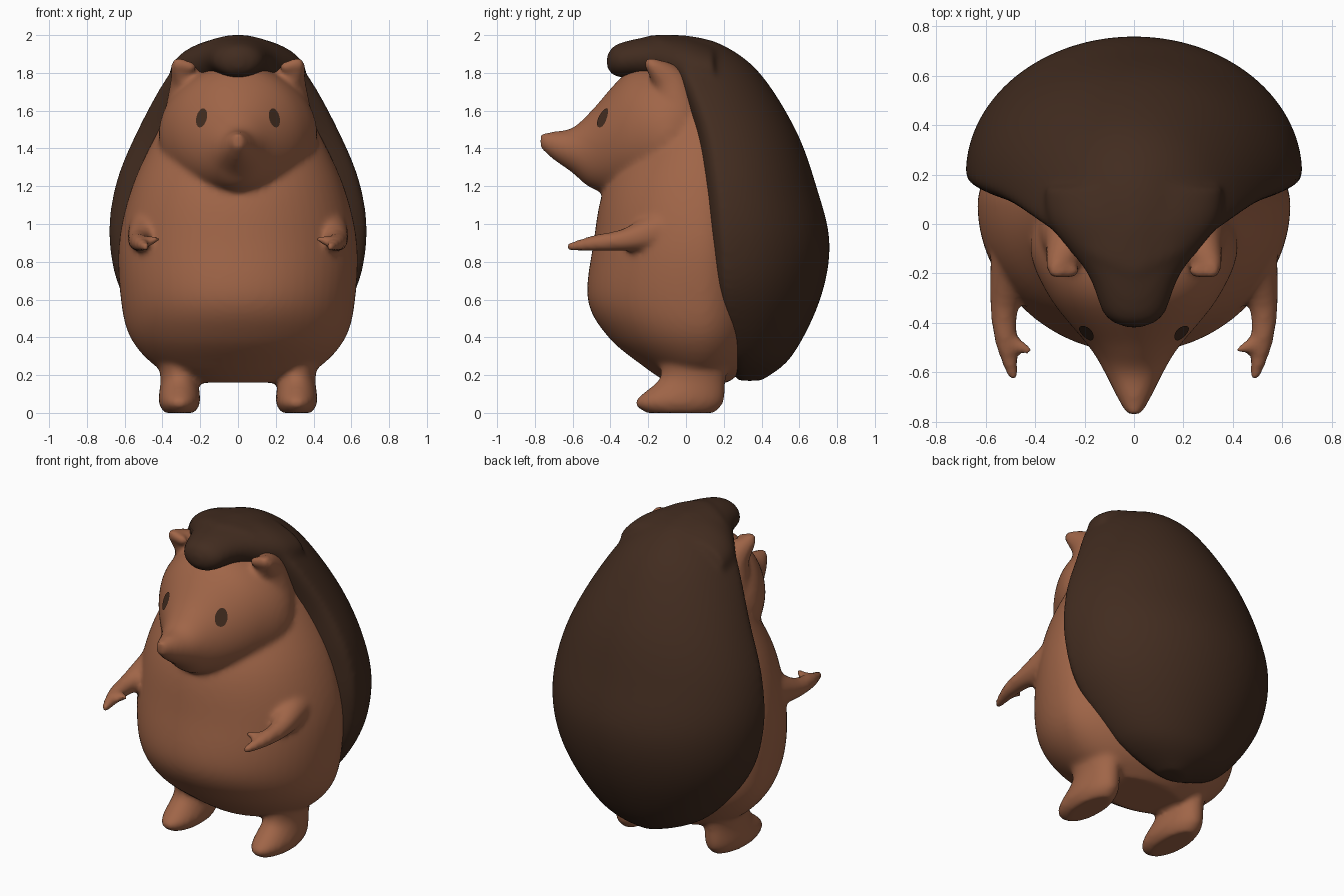
import bpy, bmesh
from math import sin, cos, pi
from mathutils import Vector, Matrix
from mathutils.bvhtree import BVHTree

default = bpy.data.objects.get("Cube")
if default:
    bpy.data.objects.remove(default)


def material(name, colour):
    mat = bpy.data.materials.new(name)
    mat.use_nodes = True
    mat.diffuse_color = (*colour, 1)
    bsdf = mat.node_tree.nodes["Principled BSDF"]
    bsdf.inputs["Base Color"].default_value = (*colour, 1)
    return mat


skin = material("warm brown skin", (.35, .13, .064))
quills = material("dark brown quills", (.054, .025, .014))


def blend(before, start, end, after, t):
    """Catmull-Rom value between start and end."""
    slope_in, slope_out = (end - before) / 2, (after - start) / 2
    rise = end - start
    bend = 3 * rise - 2 * slope_in - slope_out
    twist = slope_in + slope_out - 2 * rise
    return start + t * (slope_in + t * (bend + t * twist))


def smooth_rows(rows, steps=6):
    """Fill in a smooth run of rows between the given ones."""
    padded = [rows[0], *rows, rows[-1]]
    out = []
    for group in zip(padded, padded[1:], padded[2:], padded[3:]):
        for step in range(steps):
            out.append([blend(*values, step / steps) for values in zip(*group)])
    out.append(rows[-1])
    return out


def loft(bm, rows, axis, centre=0, sides=64):
    """Stack oval rings; a row is position, half width, low, widest line, high."""
    rings = []
    for position, width, low, middle, high in smooth_rows(rows):
        ring = []
        for k in range(sides):
            angle = 2 * pi * k / sides
            x = centre + width * cos(angle)
            reach = high - middle if sin(angle) > 0 else middle - low
            v = middle + reach * sin(angle)
            ring.append(bm.verts.new((x, v, position) if axis == "z" else (x, position, v)))
        rings.append(ring)
    for lower, upper in zip(rings, rings[1:]):
        for k in range(sides):
            bm.faces.new((lower[k - 1], lower[k], upper[k], upper[k - 1]))
    bm.faces.new(rings[0])
    bm.faces.new(rings[-1])


def centred(rows):
    """Put the widest line halfway between the low and high edges."""
    return [(position, width, low, (low + high) / 2, high)
            for position, width, low, high in rows]


def limb(bm, side, points):
    """Tapered limb: overlapping balls along a path of x, y, z, radius."""
    for x, y, z, radius in smooth_rows(points, steps=12):
        bmesh.ops.create_icosphere(bm, subdivisions=3, radius=radius,
                                   matrix=Matrix.Translation((side * x, y, z)))


def finish(bm, name, mat):
    bmesh.ops.recalc_face_normals(bm, faces=bm.faces)
    mesh = bpy.data.meshes.new(name)
    bm.to_mesh(mesh)
    bm.free()
    mesh.materials.append(mat)
    for face in mesh.polygons:
        face.use_smooth = True
    obj = bpy.data.objects.new(name, mesh)
    bpy.context.scene.collection.objects.link(obj)
    return obj


def fuse(obj, passes):
    """Melt overlapping parts into one soft skin."""
    remesh = obj.modifiers.new("fuse", "REMESH")
    remesh.mode = "VOXEL"
    remesh.voxel_size = .016
    remesh.use_smooth_shade = True
    soften = obj.modifiers.new("soften", "SMOOTH")
    soften.factor = .5
    soften.iterations = passes


# Torso: height, half width and belly line, with a rounded back
bm = bmesh.new()
torso = [(.16, .26, -.1), (.25, .44, -.23), (.4, .57, -.41), (.6, .62, -.52),
         (.9, .63, -.49), (1.2, .56, -.43), (1.5, .42, -.26), (1.8, .26, -.1)]
waist = .08
loft(bm, [(z, width, belly, waist, waist + width * .55) for z, width, belly in torso], "z")

# Head tapering into the snout
loft(bm, centred([(.1, .36, 1.15, 1.8), (-.1, .42, 1.1, 1.84), (-.3, .34, 1.13, 1.81),
                  (-.5, .18, 1.19, 1.6), (-.6, .12, 1.27, 1.51), (-.7, .07, 1.34, 1.49),
                  (-.77, .03, 1.4, 1.48)]), "y")

for side in (-1, 1):
    # Ear, broad at the root and flowing out of the side of the head
    limb(bm, side, [(.25, -.04, 1.58, .14), (.26, -.08, 1.74, .1), (.32, -.19, 1.85, .03),
                    (.25, -.19, 1.83, .03)])
    # Arm and thumb
    limb(bm, side, [(.45, -.08, .98, .13), (.52, -.3, .92, .065), (.52, -.47, .9, .045),
                    (.49, -.61, .88, .025)])
    limb(bm, side, [(.52, -.47, .9, .04), (.43, -.51, .92, .02)])
    # Foot
    loft(bm, centred([(0, .08, -.21, .15), (.06, .11, -.27, .2), (.18, .1, -.14, .21),
                      (.28, .12, -.14, .23)]), "z", centre=side * .31)
body = finish(bm, "body", skin)
fuse(body, passes=9)

# Quill coat: height, half width and back line; its rim sweeps forward with height
bm = bmesh.new()
coat = [(.17, .08, .4), (.3, .36, .56), (.6, .6, .71), (.9, .68, .76), (1.2, .65, .69),
        (1.5, .53, .58), (1.8, .36, .39), (1.95, .2, .19), (2, .05, 0)]
rows = []
for z, width, back in coat:
    lift = z - 1.05
    rim = .06 - lift ** 3 / 4 - lift / 20
    rows.append((z, width, rim, rim + (back - rim) / 5, back))
loft(bm, rows, "z")

# Tuft curling over the forehead
loft(bm, centred([(-.42, .03, 1.83, 1.89), (-.37, .12, 1.78, 1.95), (-.2, .19, 1.76, 1.99),
                  (0, .34, 1.65, 1.99), (.15, .36, 1.65, 1.95)]), "y")
fuse(finish(bm, "quill_coat", quills), passes=14)

# Eyes: thin slanted plates that follow the face
bpy.context.view_layer.update()
skin_tree = BVHTree.FromObject(body, bpy.context.evaluated_depsgraph_get())
for side, name in ((1, "left_eye"), (-1, "right_eye")):
    bm = bmesh.new()
    bmesh.ops.create_circle(bm, cap_ends=True, radius=1, segments=24)
    bmesh.ops.inset_region(bm, faces=bm.faces[:], thickness=.5)
    for vert in bm.verts:
        rise = vert.co.y * .05
        start = Vector((side * (.19 - rise / 6) + vert.co.x * .028, -2, 1.56 + rise))
        hit, normal, _, _ = skin_tree.ray_cast(start, Vector((0, 1, 0)))
        vert.co = hit + normal * .005
    plate = finish(bm, name, quills)
    if sum(face.normal.y for face in plate.data.polygons) > 0:
        plate.data.flip_normals()
